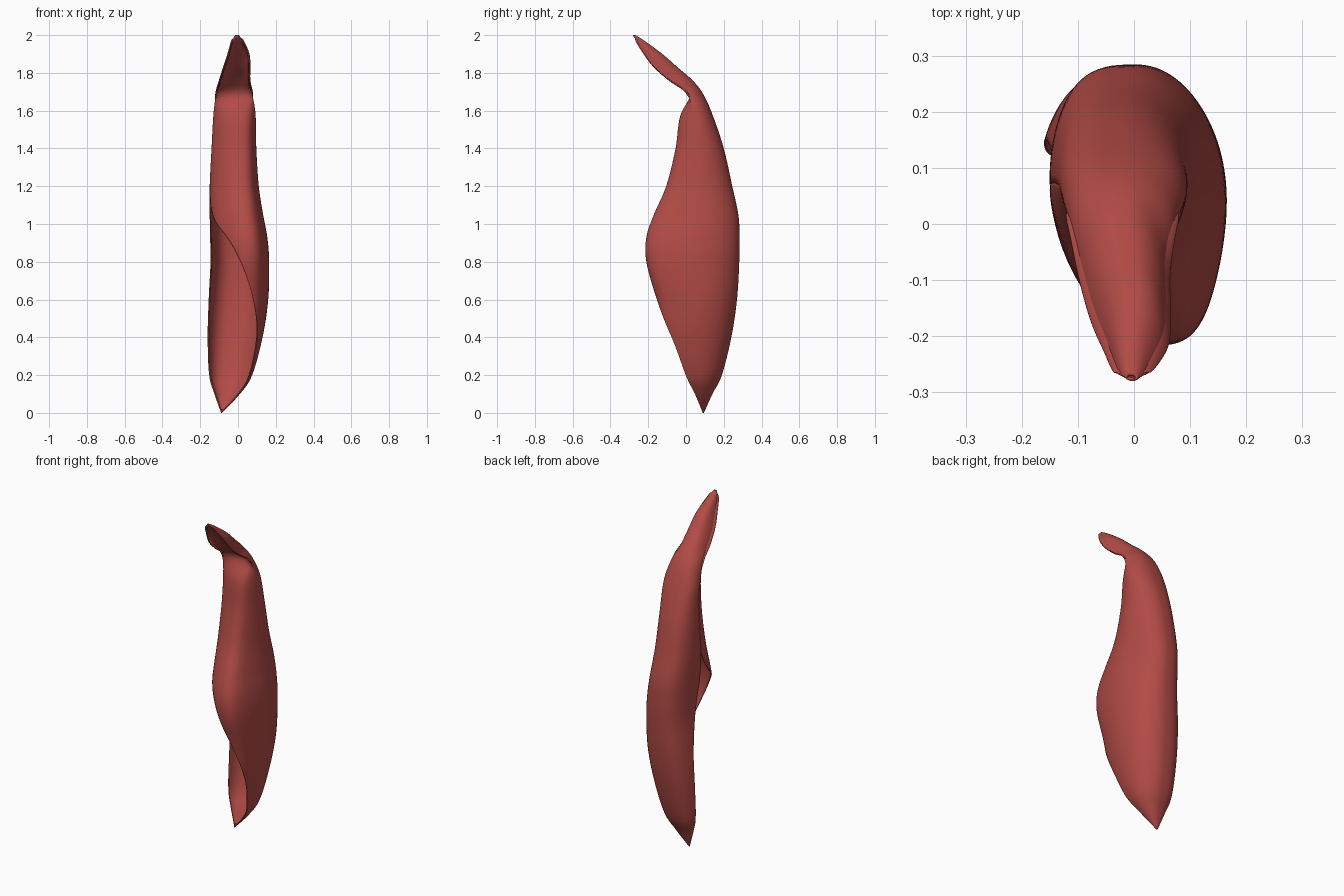
import bpy
from math import sin, cos, radians

cube = bpy.data.objects.get("Cube")
if cube:
    bpy.data.objects.remove(cube, do_unlink=True)

# One row per level: height, left, right, front, back,
# start angle, end angle of the rolled section, hollow of the front wall
LEVELS = [
    (0, -.09, -.085, .085, .095, 150, -20, 0),
    (.1, -.13, .01, .01, .14, 152, -25, 0),
    (.2, -.16, .075, -.06, .19, 155, -32, 0),
    (.4, -.17, .13, -.13, .24, 155, -45, 0),
    (.6, -.163, .16, -.16, .27, 158, -76, 0),
    (.8, -.15, .165, -.21, .282, 163, -104, 0),
    (.93, -.15, .155, -.21, .284, 168, -125, 0),
    (1.05, -.15, .133, -.17, .277, 176, -156, 0),
    (1.2, -.15, .11, -.105, .245, 180, -178, 0),
    (1.4, -.14, .097, -.055, .2, 180, -180, 0),
    (1.58, -.13, .093, -.028, .14, 180, -180, 0),
    (1.69, -.115, .075, -.02, .09, 180, -180, .6),
    (1.76, -.095, .06, -.1, .035, 180, -180, .85),
    (1.83, -.073, .06, -.18, -.045, 180, -180, .85),
    (1.9, -.05, .055, -.235, -.125, 180, -180, .8),
    (1.97, -.03, .025, -.278, -.22, 180, -180, .6),
    (2, -.015, .005, -.28, -.268, 180, -180, 0),
]
STEPS, AROUND = 6, 80


def blend(a, b, c, d, t):
    """Smooth curve through b and c."""
    return b + t / 2 * (c - a + t * (2 * a - 5 * b + 4 * c - d
                                     + t * (3 * (b - c) + d - a)))


def smooth_levels(rows):
    last = len(rows) - 1
    for i in range(last):
        picks = [rows[max(0, min(last, i + k))] for k in (-1, 0, 1, 2)]
        for step in range(STEPS):
            yield [blend(*column, step / STEPS) for column in zip(*picks)]
    yield list(rows[last])


def section(z, left, right, front, back, start, end, hollow):
    """Rolled cross-section from the right flap, round the back, to the front."""
    mid_x, half_x = (left + right) / 2, (right - left) / 2
    mid_y = (front + back) / 2 * (1 - hollow) + front * hollow
    front_depth = mid_y - front - hollow * (back - front) * .6
    for i in range(AROUND + 1):
        angle = radians(start + (end - start) * i / AROUND)
        c, s = cos(angle), sin(angle)
        if s > 0:
            if c < 0:  # full corner behind the right flap
                c, s = -abs(c) ** .65, s ** .85
            y = mid_y + (back - mid_y) * s
        else:
            c += .3 * abs(s) ** 3  # front bulge leans to the left
            if angle < radians(-90):  # flatter wall towards the right flap
                s = -abs(s) ** 1.2
            y = mid_y + front_depth * s
        yield (mid_x + half_x * c, y, z)


# Petal skin lofted through the sections
verts, faces = [], []
for level in smooth_levels(LEVELS):
    verts.extend(section(*level))
row = AROUND + 1
for r in range(len(verts) // row - 1):
    for i in range(AROUND):
        a = r * row + i
        faces.append((a, a + row, a + row + 1, a + 1))

mesh = bpy.data.meshes.new("petal")
mesh.from_pydata(verts, [], faces)
mesh.update()
petal = bpy.data.objects.new("petal", mesh)
bpy.context.collection.objects.link(petal)

# Soft red colour
red = bpy.data.materials.new("soft_red")
red.use_nodes = True
colour = (.44, .07, .06, 1)
red.diffuse_color = colour
red.node_tree.nodes["Principled BSDF"].inputs["Base Color"].default_value = colour
mesh.materials.append(red)

# Thin wall and smooth shading
wall = petal.modifiers.new("thin_wall", "SOLIDIFY")
wall.thickness = .006
wall.offset = -1
bpy.context.view_layer.objects.active = petal
petal.select_set(True)
bpy.ops.object.shade_smooth_by_angle(angle=radians(50))
